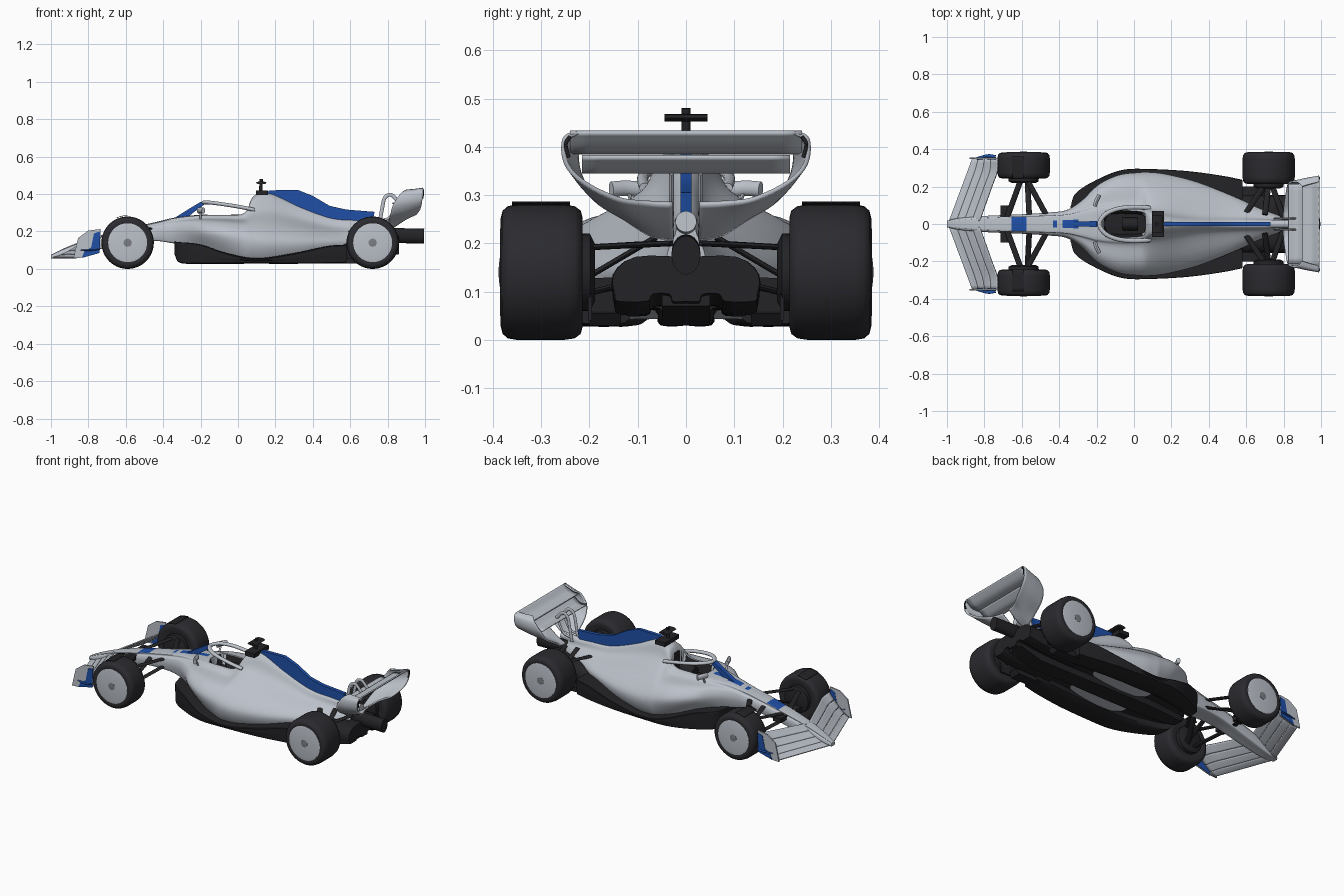
import bpy, bmesh, math
from mathutils import Vector

cube = bpy.data.objects.get("Cube")
if cube:
    bpy.data.objects.remove(cube, do_unlink=True)


def material(name, r, g, b):
    m = bpy.data.materials.new(name)
    m.use_nodes = True
    m.diffuse_color = (r, g, b, 1)
    node = next(n for n in m.node_tree.nodes if n.type == 'BSDF_PRINCIPLED')
    node.inputs["Base Color"].default_value = (r, g, b, 1)
    return m


SILVER = material("silver paint", .5, .535, .59)
BLUE = material("blue paint", .014, .08, .39)
CARBON = material("black carbon", .017, .017, .02)
RUBBER = material("tyre rubber", .024, .024, .029)
GREY = material("hub grey", .2, .21, .23)


# ---------- helpers ----------
def smooth(points, n):
    """Catmull-Rom interpolation through points of any dimension."""
    p = [Vector(q) for q in points]
    p = [p[0] * 2 - p[1]] + p + [p[-1] * 2 - p[-2]]
    out = []
    for i in range(1, len(p) - 2):
        a, b, c, d = p[i - 1:i + 3]
        for k in range(n):
            t = k / n
            out.append(b + (c - a) * (t / 2) + (a * 2 - b * 5 + c * 4 - d) * (t * t / 2)
                       + (b * 3 - a - c * 3 + d) * (t ** 3 / 2))
    return out + [p[-2]]


def grid(name, rows, mats, wrap=False, caps=False, rule=None, thick=0, mirror=False):
    """Mesh from rows of points; wrap closes each row, rule picks the material."""
    bm = bmesh.new()
    vs = [[bm.verts.new(p) for p in row] for row in rows]
    n = len(rows[0])
    for a, b in zip(vs, vs[1:]):
        for j in range(n if wrap else n - 1):
            k = (j + 1) % n
            bm.faces.new((a[j], a[k], b[k], b[j]))
    if caps:
        bm.faces.new(vs[0])
        bm.faces.new(vs[-1])
    bmesh.ops.recalc_face_normals(bm, faces=bm.faces)
    if rule:
        for f in bm.faces:
            f.material_index = rule(f.calc_center_median())
    me = bpy.data.meshes.new(name)
    bm.to_mesh(me)
    bm.free()
    ob = bpy.data.objects.new(name, me)
    bpy.context.collection.objects.link(ob)
    for m in mats:
        me.materials.append(m)
    bpy.ops.object.select_all(action='DESELECT')
    bpy.context.view_layer.objects.active = ob
    ob.select_set(True)
    bpy.ops.object.shade_smooth_by_angle(angle=math.radians(40))
    if thick:
        s = ob.modifiers.new("thickness", 'SOLIDIFY')
        s.thickness, s.offset = thick, 0
    if mirror:
        ob.modifiers.new("mirror", 'MIRROR').use_axis = (False, True, False)


def surface(name, rows, mat, thick, n=6, mirror=False):
    rows = [smooth(r, n) for r in rows]
    grid(name, [smooth(c, n) for c in zip(*rows)], [mat], thick=thick, mirror=mirror)


def prism(name, outline, y0, y1, mat, mirror=False):
    rows = [[(x, y, z) for x, z in outline] for y in (y0, y1)]
    grid(name, rows, [mat], wrap=True, caps=True, mirror=mirror)


def tube(name, path, rx, ry, mat, mirror=False, n=6, sides=12):
    pts = smooth(path, n)
    rows = []
    for i, p in enumerate(pts):
        q = (pts[min(i + 1, len(pts) - 1)] - pts[max(i - 1, 0)]).to_track_quat('Z', 'Y')
        rows.append([p + q @ Vector((rx * math.cos(a), ry * math.sin(a), 0))
                     for a in (math.tau * k / sides for k in range(sides))])
    grid(name, rows, [mat], wrap=True, caps=True, mirror=mirror)


def lathe(name, x, y, z, profile, mat, sides=56):
    rows = [[(x + r * math.cos(a), y + o, z + r * math.sin(a))
             for a in (math.tau * k / sides for k in range(sides))] for r, o in profile]
    grid(name, rows, [mat], wrap=True, caps=True, mirror=True)


def mix(a, b, t):
    return a + (b - a) * t


def ring(x, half, n):
    h = smooth(half, n)
    return [Vector((x, y, z)) for y, z in h] + [Vector((x, -y, z)) for y, z in h[-2:0:-1]]


# ---------- body: x, crown half width, top, full half width, shoulder, underside ----------
stations = [(-1, .012, .075, .018, .07, .055), (-.93, .021, .11, .032, .1, .06), (-.8, .03, .16, .043, .145, .09),
            (-.6, .038, .215, .052, .19, .14), (-.45, .042, .248, .062, .222, .15), (-.36, .047, .27, .075, .235, .14),
            (-.28, .06, .282, .125, .245, .125), (-.19, .078, .29, .21, .248, .11), (-.08, .085, .292, .262, .243, .08),
            (.03, .08, .303, .275, .232, .05), (.085, .055, .39, .275, .222, .045), (.17, .035, .408, .265, .21, .045),
            (.33, .02, .338, .225, .195, .06), (.5, .02, .275, .16, .18, .09), (.65, .02, .262, .095, .18, .1),
            (.79, .018, .25, .04, .19, .13)]


def body_ring(s):
    x, a, zt, w, zs, zb = s
    d = zt - zs
    low = mix(.93, .8, max(0, 1 - abs(x + .2) / .25))  # undercut below the sidepod mouths
    return ring(x, [(0, zt), (a, zt - .12 * d), (mix(a, w, .18), zs + .5 * d), (mix(a, w, .7), zs + .1 * d),
                    (w, mix(zs, zb, .35)), (w * low, mix(zs, zb, .85)), (w * low * .8, zb), (0, zb)], 5)


def in_cockpit(p):
    return ((p.x + .05) / .112) ** 4 + (p.y / .067) ** 4 < 1 and p.z > .17


def body_colour(p):
    if in_cockpit(p):
        return 2
    y = abs(p.y)
    on_top = p.z > .19 and (-.655 < p.x < -.57 and y < .038 or -.435 < p.x < -.415 and y < .02
                            or -.385 < p.x < -.3 and y < .023 or -.3 < p.x < -.2 and y < .018)
    return 1 if on_top else 0


rows = [body_ring(s) for s in smooth(stations, 14)]
for p in (p for r in rows for p in r):
    if in_cockpit(p):
        p.z = min(p.z, .3) - .06
grid("body_shell", rows, [SILVER, BLUE, CARBON], wrap=True, caps=True, rule=body_colour)

# engine cover fin
prism("engine_fin", [(.14, .4), (.17, .42), (.32, .422), (.4, .39), (.49, .337), (.58, .317), (.73, .305),
                     (.72, .255), (.5, .26), (.33, .32)], -.011, .011, BLUE)

# ---------- floor and diffuser with tunnels: x, half width, top, underside ----------
floor = [(-.34, .09, .145, .08), (-.31, .165, .142, .035), (-.2, .235, .13, .03), (-.06, .288, .085, .03),
         (.1, .292, .057, .03), (.3, .28, .085, .03), (.48, .255, .122, .032), (.58, .235, .128, .035)]
diffuser = [(.5, .15, .13, .05), (.65, .15, .16, .055), (.78, .152, .17, .065), (.86, .15, .172, .08)]
for name, shape, crown, tunnel in (("floor", floor, .9, .03), ("diffuser", diffuser, .7, .015)):
    grid(name, [ring(x, [(0, zt), (w * crown, zt), (w, zt - (1 - crown) * .12), (w * .98, zb + .012),
                         (w * .93, zb), (w * .54, zb), (w * .46, min(zb + tunnel, zt - .005)),
                         (w * .23, min(zb + tunnel, zt - .005)), (w * .18, zb), (0, zb)], 3)
                for x, w, zt, zb in smooth(shape, 6)], [CARBON], wrap=True, caps=True)
prism("floor_edges", [(.55, .03), (.7, .03), (.72, .055), (.55, .06)], .135, .2, CARBON, True)
prism("centre_plank", [(.5, .03), (.7, .03), (.84, .07), (.84, .12), (.5, .12)], -.05, .05, CARBON)

# gearbox tail and exhaust
tube("rear_crash_structure", [(.7, 0, .18), (.85, 0, .178), (.995, 0, .175)], .03, .04, CARBON, sides=20)
tube("exhaust_pipe", [(.7, 0, .235), (.84, 0, .245)], .022, .022, SILVER, sides=20)

# ---------- cockpit ----------
tube("driver_helmet", [(-.06, 0, .25), (-.02, 0, .255), (.02, 0, .255)], .034, .036, CARBON, sides=20)
tube("halo_hoop", [(.09, -.085, .315), (0, -.09, .333), (-.09, -.08, .347), (-.155, -.05, .355), (-.185, 0, .355),
                   (-.155, .05, .355), (-.09, .08, .347), (0, .09, .333), (.09, .085, .315)], .012, .01, SILVER)
prism("halo_pillar", [(-.35, .266), (-.28, .268), (-.24, .3), (-.175, .348), (-.2, .358), (-.26, .322)],
      -.013, .013, BLUE)
tube("mirror_housings", [(-.21, .095, .312), (-.2, .125, .314), (-.185, .155, .312)], .011, .016, SILVER, True)
tube("mirror_stalks", [(-.2, .1, .26), (-.2, .12, .305)], .006, .004, SILVER, True)

# roof camera mast
prism("roof_pod", [(.095, .395), (.16, .395), (.16, .42), (.095, .42)], -.07, .07, CARBON)
tube("camera_mast", [(.12, 0, .4), (.125, 0, .48)], .009, .009, CARBON)
tube("camera_bar", [(.125, -.045, .46), (.125, 0, .46), (.125, .045, .46)], .028, .008, CARBON)


# ---------- front wing ----------
def wing_point(t, c):
    lead = Vector((-.99 + .125 * t, .015 + .335 * t, .06))
    trail = Vector((-.825 + .095 * min(1, t * 1.25), .015 + .335 * t, .15 + .03 * t))
    p = lead.lerp(trail, c)
    p.z = mix(lead.z, trail.z, c ** 1.4)
    return p


for i in range(4):
    c0, c1 = i / 4 + .005, i / 4 + .248
    surface("front_wing_element_%d" % (i + 1),
            [[wing_point(t / 5, c) for t in range(6)] for c in (c0, (c0 + c1) / 2, c1)],
            SILVER, .007, n=3, mirror=True)
prism("front_endplates", [(-.88, .058), (-.855, .165), (-.8, .205), (-.735, .213), (-.74, .085), (-.83, .06)],
      .347, .355, SILVER, True)
prism("endplate_paint", [(-.835, .06), (-.82, .095), (-.785, .115), (-.77, .19), (-.737, .2), (-.74, .085)],
      .346, .358, BLUE, True)
tube("endplate_winglets", [(-.84, .35, .1), (-.78, .365, .1), (-.74, .36, .105)], .008, .003, BLUE, True)

# ---------- rear wing: half width, front height, back height, front, back ----------
side = [(.225, .42, .43, .9, .99), (.252, .4, .415, .87, .99), (.248, .345, .365, .83, .985),
        (.21, .29, .325, .815, .975), (.14, .25, .292, .805, .95), (.08, .217, .285, .8, .92),
        (.028, .21, .283, .8, .91)]
surface("rear_wing_endplates", [[(xf, y * .89, zf) for y, zf, zb, xf, xb in side],
                                [(mix(xf, xb, .5), y * .95, mix(zf, zb, .4)) for y, zf, zb, xf, xb in side],
                                [(xb, y, zb) for y, zf, zb, xf, xb in side]], SILVER, .009, mirror=True)
for name, w, chord in (("rear_wing_main_plane", .215, [(.825, .352), (.87, .35), (.915, .38)]),
                       ("rear_wing_flap", .24, [(.9, .388), (.95, .398), (.99, .431)])):
    surface(name, [[(x, -w, z), (x, 0, z), (x, w, z)] for x, z in chord], SILVER, .008)
tube("endplate_slots", [(.991, .24, .422), (.991, .249, .405), (.987, .243, .378)], .004, .004, CARBON, True)
tube("wing_pylons", [(.755, .03, .235), (.77, .03, .32), (.785, .03, .38), (.82, .03, .395), (.86, .03, .355)],
     .005, .01, SILVER, True)
tube("pylon_links", [(.755, .03, .26), (.81, .03, .275), (.85, .03, .345)], .005, .007, SILVER, True)

# ---------- wheels ----------
R = .14
for name, x, y, h in (("front", -.59, .313, .07), ("rear", .72, .299, .085)):
    tyre = [(.09, -h * .9), (.112, -h), (.128, -h * .95), (.137, -h * .8), (R, -h * .55)]
    tyre = tyre + [(r, -o) for r, o in tyre[::-1]]
    lathe(name + "_tyres", x, y, R, tyre, RUBBER)
    lathe(name + "_wheel_covers", x, y, R, [(.104, h * .85), (.104, h * .98), (.09, h + .001), (.02, h + .002)], SILVER)
    lathe(name + "_hub_nuts", x, y, R, [(.022, h), (.022, h + .003), (.01, h + .004)], GREY, 16)
    lathe(name + "_brake_drums", x, y, R, [(.06, -h - .025), (.08, -h - .015), (.085, 0)], CARBON, 32)

arc = [math.radians(a) for a in (90, 98, 106, 114)]
surface("front_wheel_winglets", [[(-.59 + .145 * math.cos(a), y, R + .145 * math.sin(a)) for a in arc]
                                 for y in (.24, .3, .36)], CARBON, .003, n=3, mirror=True)
prism("rear_brake_fins", [(.66, .04), (.78, .04), (.78, .13), (.66, .13)], .195, .203, CARBON, True)

# ---------- suspension: inboard end, wheel end ----------
arms = {"front": [((-.68, .03, .18), (-.6, .25, .2)), ((-.47, .05, .215), (-.58, .25, .2)),
                  ((-.68, .03, .14), (-.6, .25, .09)), ((-.47, .05, .17), (-.58, .25, .09)),
                  ((-.56, .04, .2), (-.57, .24, .11))],
        "rear": [((.6, .06, .2), (.71, .23, .19)), ((.8, .03, .2), (.73, .23, .19)),
                 ((.62, .06, .13), (.71, .23, .09)), ((.8, .03, .14), (.73, .23, .09)),
                 ((.7, .05, .22), (.72, .22, .12))]}
for axle, links in arms.items():
    for i, (a, b) in enumerate(links):
        tube("%s_suspension_arm_%d" % (axle, i + 1), [a, b], .015, .006, CARBON, True, n=1)
prism("nose_pods", [(-.715, .155), (-.66, .155), (-.66, .18), (-.715, .18)], .03, .1, CARBON, True)
